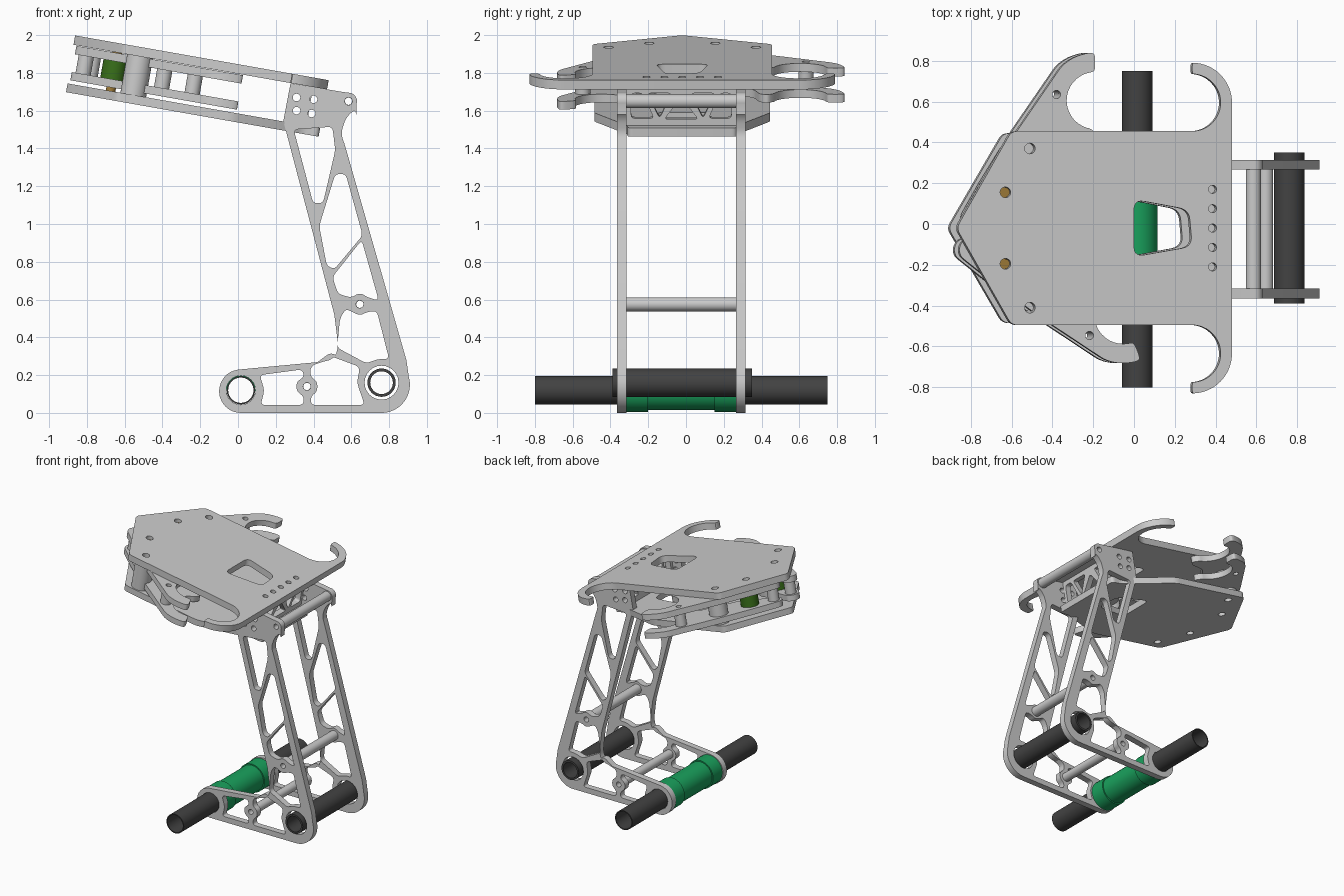
import bpy, bmesh
from math import radians, sin, cos, tan, pi
from mathutils import Matrix, Vector

if "Cube" in bpy.data.objects:
    bpy.data.objects.remove(bpy.data.objects["Cube"])

TILT = radians(10)
YC = -0.02
RY = Matrix.Rotation(TILT, 4, 'Y')


def material(name, rgb):
    m = bpy.data.materials.new(name)
    m.diffuse_color = (*rgb, 1)
    m.use_nodes = True
    m.node_tree.nodes["Principled BSDF"].inputs["Base Color"].default_value = m.diffuse_color
    return m


DARK = material("dark_tube", (0.055, 0.055, 0.055))
GREEN = material("clamp_green", (0.01, 0.36, 0.11))
OLIVE = material("bushing_green", (0.04, 0.16, 0.01))
BRASS = material("brass", (0.35, 0.2, 0.04))


def arc(cx, cy, r, a0, a1, n=16):
    return [(cx + r * cos(radians(a0 + (a1 - a0) * i / n)),
             cy + r * sin(radians(a0 + (a1 - a0) * i / n))) for i in range(n + 1)]


def circle(cx, cy, r, n=32):
    return arc(cx, cy, r, 0, 360, n)[:-1]


def fillet(pts, r):
    """Round every sharp corner of a closed outline."""
    out, n = [], len(pts)
    for i in range(n):
        a, p, b = (Vector(pts[(i + k) % n]) for k in (-1, 0, 1))
        d0, d1 = a - p, b - p
        if d0.length < 1e-5 or d1.length < 1e-5 or (-d0).angle(d1) < radians(14):
            out.append(tuple(p))
            continue
        s = p + d0.normalized() * min(r, d0.length * 0.45)
        e = p + d1.normalized() * min(r, d1.length * 0.45)
        for k in range(6):
            t = k / 5
            out.append(tuple(s * (1 - t) ** 2 + p * 2 * t * (1 - t) + e * t * t))
    return out


def plate(name, outer, holes, thick, matrix, mat=None):
    """Extrude an outline with holes, centred on the local XY plane."""
    cu = bpy.data.curves.new(name, 'CURVE')
    cu.dimensions, cu.fill_mode, cu.extrude = '2D', 'BOTH', thick / 2
    for pts in [outer] + holes:
        s = cu.splines.new('POLY')
        s.points.add(len(pts) - 1)
        for q, p in zip(s.points, pts):
            q.co = (p[0], p[1], 0, 1)
        s.use_cyclic_u = True
    ob = bpy.data.objects.new(name, cu)
    bpy.context.collection.objects.link(ob)
    bpy.ops.object.select_all(action='DESELECT')
    ob.select_set(True)
    bpy.context.view_layer.objects.active = ob
    bpy.ops.object.convert(target='MESH')
    ob = bpy.context.view_layer.objects.active
    bm = bmesh.new()
    bm.from_mesh(ob.data)
    bmesh.ops.remove_doubles(bm, verts=bm.verts, dist=1e-5)
    bmesh.ops.recalc_face_normals(bm, faces=bm.faces)
    bm.to_mesh(ob.data)
    bm.free()
    ob.matrix_world = matrix
    bpy.ops.object.shade_smooth_by_angle(angle=radians(30))
    if mat:
        ob.data.materials.clear()
        ob.data.materials.append(mat)
    return ob


def along_y(y):
    return Matrix.Translation((0, y, 0)) @ Matrix.Rotation(pi / 2, 4, 'X')


def tube(name, x, z, r, r_in, y0, y1, mat=None):
    plate(name, circle(x, z, r), [circle(x, z, r_in)], y1 - y0, along_y((y0 + y1) / 2), mat)


def deck(name, outer, holes, v0, v1, mat=None, ref=None):
    """Tilted plate; outlines are given as seen from the top at height ref."""
    ref = v1 if ref is None else ref
    loc = lambda pts: [(x / cos(TILT) - ref * tan(TILT), y) for x, y in pts]
    return plate(name, loc(outer), [loc(h) for h in holes], v1 - v0,
                 RY @ Matrix.Translation((0, 0, (v0 + v1) / 2)), mat)


def mirrored(half):
    """Half outline (positive side, ending on the axis) to a full outline."""
    return [(x, YC + w) for x, w in half] + [(x, YC - w) for x, w in reversed(half[:-1])]


# Side frames: lightened plates
frame = arc(.015, .115, .115, 97, 270) + arc(.76, .15, .15, 270, 376) + fillet(
    [(.90, .25), (.565, 1.42), (.545, 1.48), (.57, 1.56), (.62, 1.61)], .03)[5:]
frame += arc(.585, 1.65, .045, -20, 90) + [(.55, 1.70), (.278, 1.745), (.24, 1.545)]
frame += fillet([(.24, 1.545), (.51, .52), (.54, .28), (.35, .262), (.005, .23)], .13)[6:-6]
cuts = [
    [(.295, 1.50), (.50, 1.515), (.515, 1.39), (.45, 1.11), (.398, 1.11)],
    [(.515, 1.265), (.57, 1.265), (.66, .94), (.51, .76), (.47, .78), (.43, .99)],
    [(.655, .915), (.745, .595), (.69, .61), (.645, .637), (.60, .61), (.53, .63), (.50, .72)],
    [(.54, .50), (.57, .55), (.605, .535), (.645, .515), (.685, .535), (.735, .54),
     (.80, .285), (.74, .285), (.68, .262), (.525, .345)],
    [(.115, .20), (.34, .23), (.35, .19), (.31, .165), (.31, .115), (.35, .085),
     (.345, .042), (.12, .042), (.14, .12)],
    [(.382, .24), (.49, .32), (.645, .24), (.63, .16), (.67, .042), (.387, .042),
     (.385, .085), (.42, .115), (.42, .165), (.385, .19)]]
cuts = [fillet(c, .025) for c in cuts]
bores = [(.015, .12, .077), (.76, .16, .09), (.645, .575, .02), (.365, .14, .02), (.585, 1.65, .02),
         (.31, 1.67, .02), (.4, 1.66, .02), (.31, 1.6, .02), (.39, 1.585, .02)]
for side, y in (("left", .29), ("right", -.34)):
    plate(side + "_side_frame", frame, cuts + [circle(*b, 24) for b in bores], .048, along_y(y))

# Cross rods, dark tubes and green clamp
for nm, x, z, r in (("top_cross_rod", .585, 1.65, .037), ("middle_cross_rod", .645, .575, .037),
                    ("bottom_cross_rod", .365, .14, .033)):
    tube(nm, x, z, r, .019, -.316, .266)
tube("front_tube", .015, .12, .075, .067, -.80, .75, DARK)
tube("rear_tube", .76, .16, .075, .06, -.39, .35, DARK)
tube("clamp_body", .015, .115, .101, .0755, -.20, .15, GREEN)
for nm, y0, y1 in (("clamp_end_right", -.315, -.20), ("clamp_end_left", .15, .265)):
    tube(nm, .015, .115, .11, .0755, y0, y1, GREEN)

# Top deck with curved horns, and bottom deck
window = fillet([(0, YC + .14), (.27, YC + .09), (.285, YC - .09), (0, YC - .14)], .05)
pins = [(-.51, .37), (-.51, -.41)]
pivots = [(-.63, .155), (-.63, -.195)]
holes = [circle(x, y, .026, 20) for x, y in pins + pivots]
row = [circle(.385, YC + .095 * i, .02, 16) for i in range(-2, 3)]
half = arc(.285, .615, .195, 0, 90) + arc(.285, .615, .14, 90, -90, 24) + [(-.60, .475), (-.87, 0)]
deck("top_deck", fillet(mirrored(half), .03), [window] + holes + row, 1.768, 1.818)
low = [(.435, .29), (.35, .29), (.30, .32), (-.02, .465), (-.64, .465), (-.91, 0)]
low_win = fillet([(-.03, YC + .14), (.225, YC + .09), (.24, YC - .09), (-.03, YC - .14)], .05)
low_holes = [circle(x - .045, y, .026, 20) for x, y in pins + pivots]
deck("bottom_deck", fillet(mirrored(low), .03), [low_win] + low_holes, 1.514, 1.561)

# Truss web joining the decks
tri = [[(.05, 1.735), (.18, 1.735), (.115, 1.60)], [(.205, 1.735), (.265, 1.735), (.265, 1.60), (.145, 1.60)]]
web_cuts = [fillet([(s * a - .025, b) for a, b in t], .02) for t in tri for s in (-1, 1)]
web_cuts.append(fillet([(-.115, 1.595), (-.025, 1.71), (.065, 1.595)], .02))
web_axes = Matrix(((0, 0, 1, .07), (1, 0, 0, 0), (0, 1, 0, 0), (0, 0, 0, 1)))
plate("truss_web", [(-.314, 1.562), (.264, 1.562), (.264, 1.767), (-.314, 1.767)], web_cuts, .045, RY @ web_axes)

# Hooked gripper arms: one pose, mirrored and swung for the other side
arm = arc(-.758, .03, .06, 290, 160, 10) + [(-.73, .20), (-.57, .46), (-.35, .78)]
arm += [(-.29, .82), (-.22, .84), (-.19, .835), (-.19, .75)] + arc(-.19, .605, .14, 100, 262, 16)
arm += [(-.17, .43), (-.20, .39), (-.33, .36), (-.53, .09), (-.62, .06)]
arm = fillet(arm, .035)
arm_pins = [(-.38, .635), (-.758, .03)]


def swing(p):
    a, dx, dy = radians(-22), p[0] + .63, p[1] - .155
    return (-.63 + dx * cos(a) - dy * sin(a), 2 * YC - (.155 + dx * sin(a) + dy * cos(a)))


for side, f in (("left", lambda p: p), ("right", swing)):
    outline = [f(p) for p in arm]
    spots = [f(p) for p in arm_pins]
    piv = f((-.63, .155))
    bores = [circle(x, y, .02, 20) for x, y in spots]
    deck(side + "_upper_arm", outline, bores, 1.72, 1.765)
    deck(side + "_lower_arm", outline, bores, 1.58, 1.624, ref=1.765)
    for i, (x, y) in enumerate(spots):
        deck(f"{side}_arm_spacer_{i}", circle(x, y, .04), [circle(x, y, .02)], 1.624, 1.72, ref=1.765)
    deck(side + "_pivot_bushing", circle(*piv, .065), [circle(*piv, .026)], 1.624, 1.72, OLIVE, 1.818)
    deck(side + "_pivot_screw", circle(*piv, .025), [], 1.55, 1.79, BRASS, 1.818)

# Large spacers between the decks
for i, (x, y) in enumerate(pins):
    deck(f"deck_spacer_{i}", circle(x, y, .068), [circle(x, y, .026)], 1.561, 1.768, ref=1.818)
